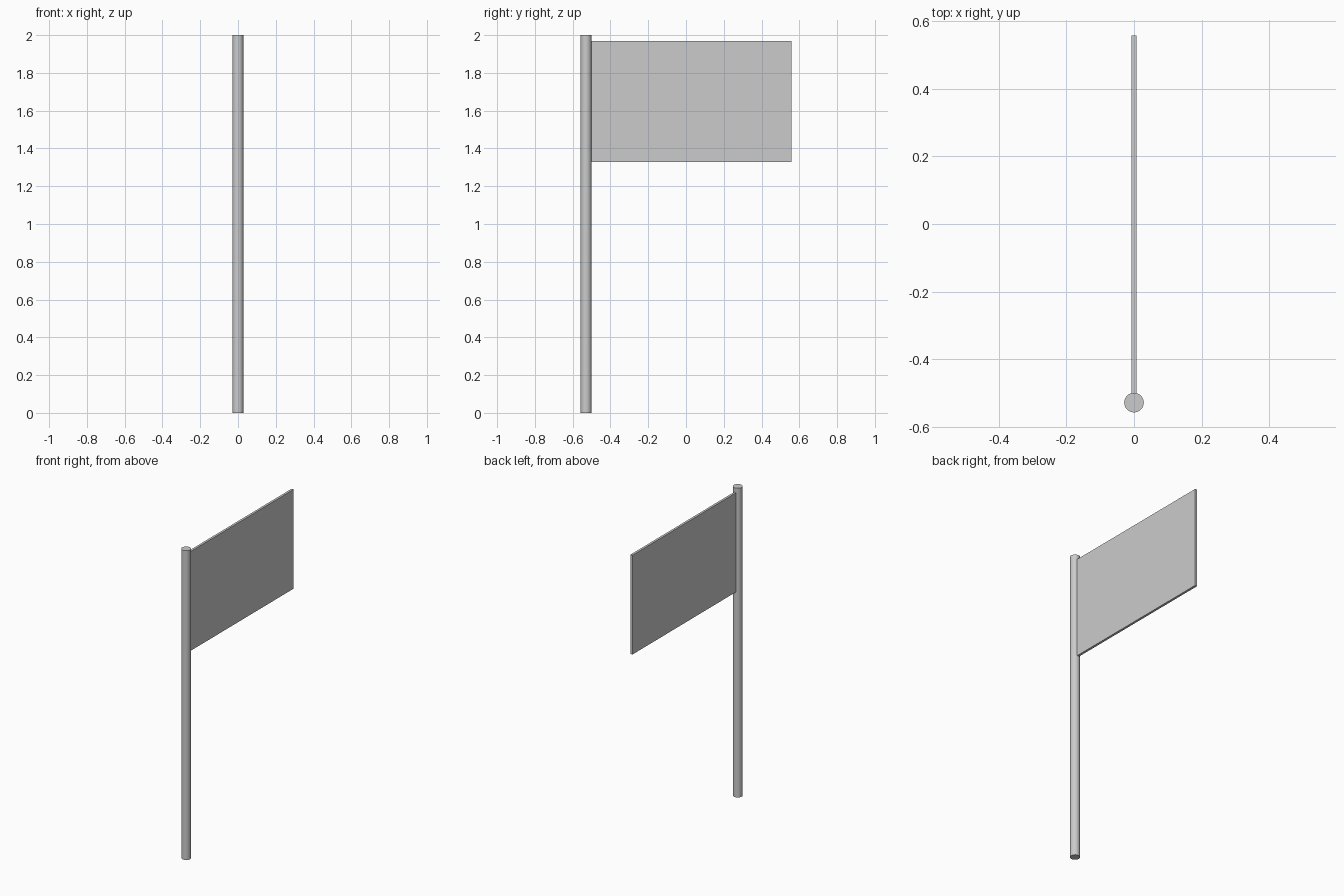
import bpy
import math

if "Cube" in bpy.data.objects:
    bpy.data.objects.remove(bpy.data.objects["Cube"])

POLE_R = 0.029
POLE_Y = -0.529

# Pole: plain upright cylinder
bpy.ops.mesh.primitive_cylinder_add(vertices=32, radius=POLE_R, depth=2.0,
                                    location=(0, POLE_Y, 1.0))
pole = bpy.context.object
pole.name = "pole"
bpy.ops.object.shade_smooth_by_angle(angle=math.radians(30))

# Flag: thin flat panel, its inner edge seated just inside the pole surface
y0, y1 = POLE_Y + POLE_R - 0.004, 0.558
z0, z1 = 1.328, 1.97
bpy.ops.mesh.primitive_cube_add(size=1, location=(0, (y0 + y1) / 2, (z0 + z1) / 2))
flag = bpy.context.object
flag.name = "flag_panel"
flag.scale = (0.015, y1 - y0, z1 - z0)
bpy.ops.object.transform_apply(location=False, rotation=False, scale=True)
